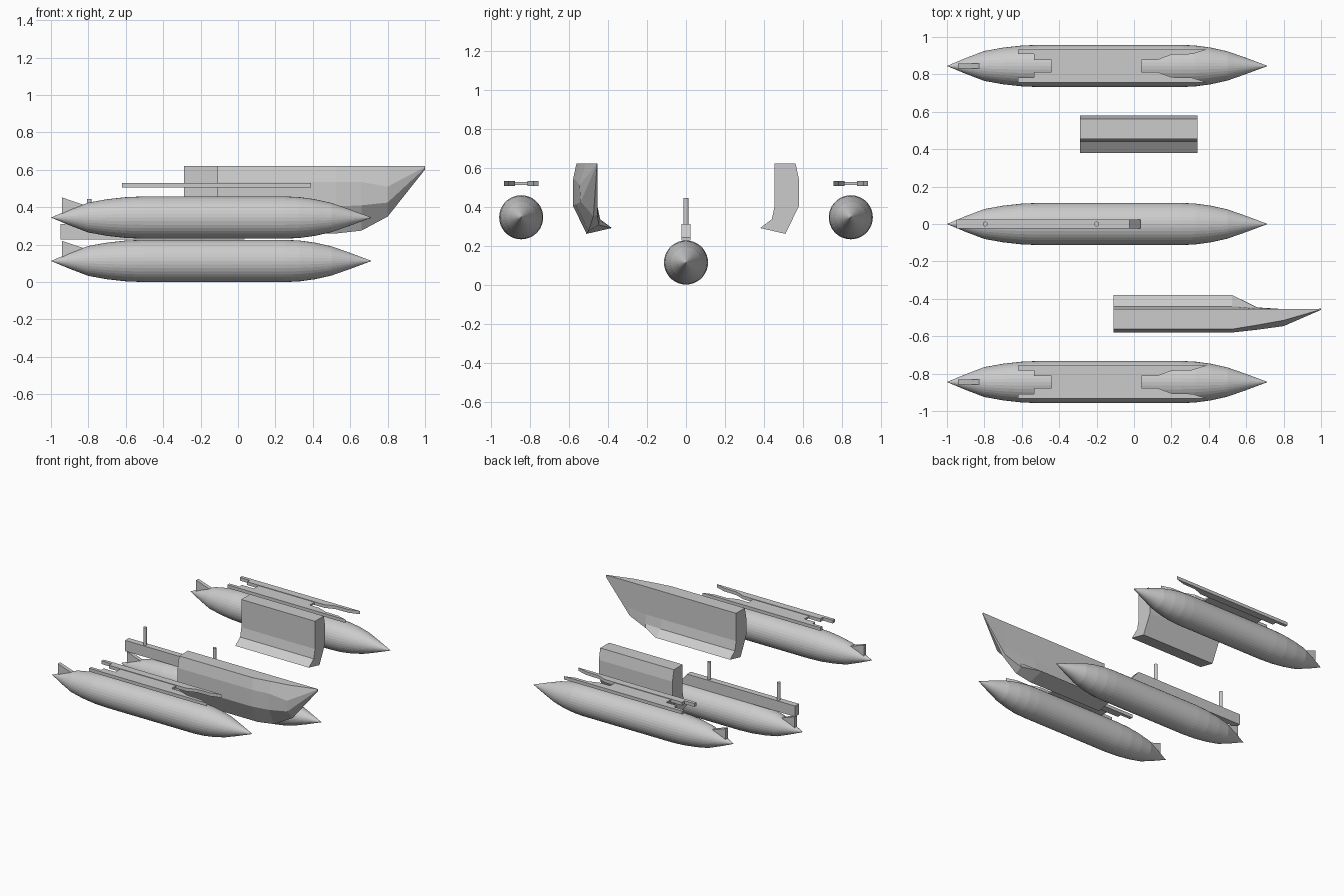
import bpy, bmesh, math

if "Cube" in bpy.data.objects:
    bpy.data.objects.remove(bpy.data.objects["Cube"])


def finish(bm, name):
    bmesh.ops.remove_doubles(bm, verts=bm.verts, dist=1e-5)
    bmesh.ops.recalc_face_normals(bm, faces=bm.faces)
    me = bpy.data.meshes.new(name)
    bm.to_mesh(me)
    bm.free()
    ob = bpy.data.objects.new(name, me)
    bpy.context.collection.objects.link(ob)
    return ob


def loft(name, sections):
    bm = bmesh.new()
    rings = [[bm.verts.new(p) for p in s] for s in sections]
    n = len(rings[0])
    for a, b in zip(rings, rings[1:]):
        for i in range(n):
            j = (i + 1) % n
            bm.faces.new((a[i], a[j], b[j], b[i]))
    bm.faces.new(rings[0])
    bm.faces.new(rings[-1][::-1])
    return finish(bm, name)


def slab_y(name, xz, y, half):
    return loft(name, [[(x, y + s * half, z) for x, z in xz] for s in (-1, 1)])


def slab_z(name, xy, y, z0, z1):
    return loft(name, [[(x, y + v, z) for x, v in xy] for z in (z0, z1)])


# fuel tank body, revolved about x
TANK = [(-1, 0), (-.9, .042), (-.8, .08), (-.7, .098), (-.6, .109), (-.5, .113), (.25, .113),
        (.33, .109), (.41, .098), (.5, .078), (.6, .043), (.715, 0)]


def fuel_tank(name, y, z):
    bm = bmesh.new()
    vs = [bm.verts.new((x, 0, r)) for x, r in TANK]
    es = [bm.edges.new(p) for p in zip(vs, vs[1:])]
    bmesh.ops.spin(bm, geom=vs + es, cent=(0, 0, 0), axis=(1, 0, 0),
                   angle=math.tau, steps=36, use_merge=True)
    finish(bm, name).location = (0, y, z)
    # tail fin
    slab_y(name + "_fin", [(-.94, z), (-.94, z + .107), (-.825, z + .068), (-.825, z)], y, .014)


fuel_tank("centre_tank", 0, .113)

# centre pylon and its two pins
slab_y("centre_pylon", [(-.95, .227), (-.95, .31), (-.025, .31), (.035, .24), (.035, .227)], 0, .023)
for x in (-.795, -.2):
    bpy.ops.mesh.primitive_cylinder_add(vertices=16, radius=.013, depth=.15, location=(x, 0, .37))
    bpy.context.object.name = "pylon_pin"

# wing tanks with floating twin-rail adapters
for side, label in ((1, "left"), (-1, "right")):
    yc = side * .845
    fuel_tank(label + "_wing_tank", yc, .345)
    slab_z(label + "_rack_plate", [(-.44, -.032), (.04, -.032), (.04, .032), (-.44, .032)],
           yc, .511, .526)
    for s in (1, -1):
        rail = [(-.62, .088), (-.62, .063), (-.535, .063), (-.535, .032), (.125, .032),
                (.2, .06), (.31, .063), (.39, .088)]
        slab_z(label + "_rack_rail", [(x, s * v) for x, v in rail], yc, .505, .53)

# conformal tanks: one plain section, one tapering to a nose
BASE = [(.455, .62), (.562, .62), (.58, .535), (.58, .405),
        (.51, .26), (.38, .29), (.44, .335), (.455, .405)]
MID = [(.455, .62), (.54, .62), (.565, .535), (.565, .41),
       (.5, .275), (.446, .305), (.448, .335), (.455, .405)]
FORE = [(.455, .62), (.515, .62), (.546, .51), (.54, .425),
        (.475, .35), (.455, .358), (.455, .37), (.455, .42)]
NOSE = [(.453, .62), (.457, .62), (.459, .616), (.459, .61),
        (.457, .602), (.453, .602), (.453, .606), (.453, .612)]


def conformal(name, side, stations):
    loft(name, [[(x, side * y, z) for y, z in sec] for x, sec in stations])


conformal("left_conformal_tank", 1, [(-.29, BASE), (.34, BASE)])
conformal("right_conformal_tank", -1,
          [(-.11, BASE), (.525, BASE), (.66, MID), (.8, FORE), (1, NOSE)])
